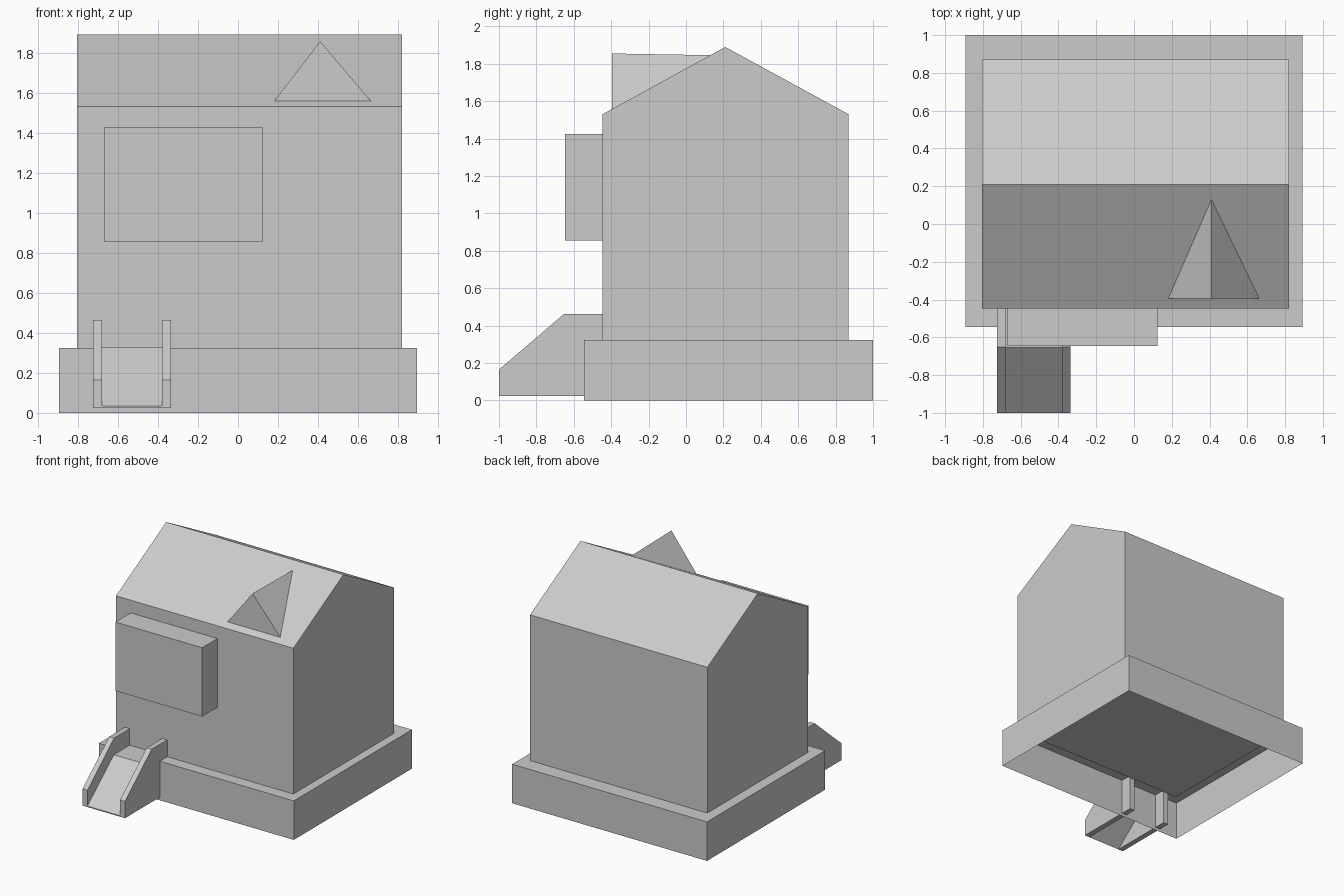
import bpy

cube = bpy.data.objects.get("Cube")
if cube:
    bpy.data.objects.remove(cube, do_unlink=True)

GREY = (0.6, 0.6, 0.6, 1)
mat = bpy.data.materials.new("plain grey")
mat.use_nodes = True
mat.diffuse_color = GREY
mat.node_tree.nodes["Principled BSDF"].inputs["Base Color"].default_value = GREY


def add_mesh(name, verts, faces):
    mesh = bpy.data.meshes.new(name)
    mesh.from_pydata(verts, [], faces)
    mesh.materials.append(mat)
    obj = bpy.data.objects.new(name, mesh)
    bpy.context.collection.objects.link(obj)
    return obj


def extrude_profile(name, profile, x0, x1, skip=()):
    """Sweep a (y, z) profile along x; skip lists profile edges left open."""
    n = len(profile)
    verts = [(x, y, z) for x in (x0, x1) for y, z in profile]
    faces = [(i, i + n, (i + 1) % n + n, (i + 1) % n)
             for i in range(n) if i not in skip]
    faces += [tuple(reversed(range(n))), tuple(range(n, 2 * n))]
    return add_mesh(name, verts, faces)


def rect(y0, y1, z0, z1):
    return [(y0, z0), (y1, z0), (y1, z1), (y0, z1)]


# Plinth, open underneath
extrude_profile("plinth", rect(-0.545, 1.0, 0, 0.323), -0.893, 0.893, skip=(0,))

# House body with gabled roof
FRONT, BACK, EAVE, RIDGE = -0.447, 0.87, 1.53, 1.89
extrude_profile("house_body", [(FRONT, 0.305), (BACK, 0.305), (BACK, EAVE),
                               (0.21, RIDGE), (FRONT, EAVE)], -0.805, 0.82)

# Projecting bay on the front wall
extrude_profile("front_bay", rect(-0.647, FRONT, 0.855, 1.425), -0.67, 0.125)

# Pointed dormer on the front roof slope, open where it meets the roof
add_mesh("dormer",
         [(0.18, -0.395, 1.557), (0.665, -0.395, 1.557),
          (0.41, -0.395, 1.855), (0.41, 0.13, 1.846)],
         [(0, 1, 2), (1, 3, 2), (0, 2, 3)])

# Entrance ramp: a thin sloped slab with a landing
extrude_profile("ramp", [(-1.0, 0.025), (-0.65, 0.318), (FRONT, 0.318),
                         (FRONT, 0.327), (-0.655, 0.327), (-1.0, 0.034)],
                -0.68, -0.38)

# Side rails of the ramp
rail = [(-1.0, 0.025), (FRONT, 0.025), (FRONT, 0.463), (-0.652, 0.463), (-1.0, 0.165)]
for name, x in (("ramp_rail_right", -0.724), ("ramp_rail_left", -0.38)):
    extrude_profile(name, rail, x, x + 0.045)
